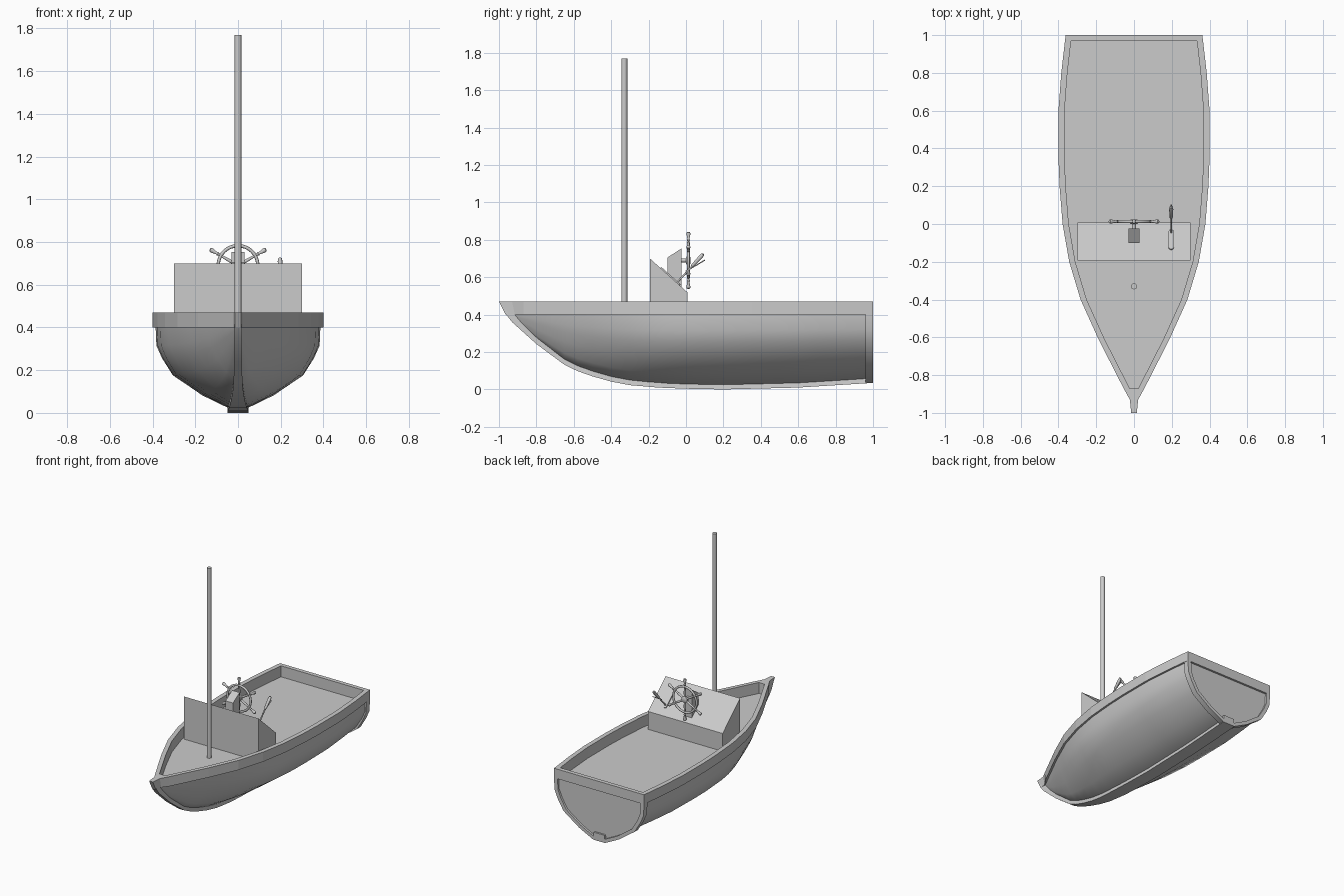
import bpy, bmesh, math
from mathutils import Vector

if "Cube" in bpy.data.objects:
    bpy.data.objects.remove(bpy.data.objects["Cube"])


def interp(table, y):
    if y <= table[0][0]:
        return table[0][1]
    for (a, u), (b, v) in zip(table, table[1:]):
        if y <= b:
            return u + (v - u) * (y - a) / (b - a)
    return table[-1][1]


def finish(name, verts, faces, angle=None):
    me = bpy.data.meshes.new(name)
    me.from_pydata(verts, [], faces)
    bm = bmesh.new()
    bm.from_mesh(me)
    bmesh.ops.remove_doubles(bm, verts=bm.verts, dist=1e-5)
    bmesh.ops.recalc_face_normals(bm, faces=bm.faces)
    bm.to_mesh(me)
    bm.free()
    ob = bpy.data.objects.new(name, me)
    bpy.context.collection.objects.link(ob)
    if angle:
        bpy.ops.object.select_all(action='DESELECT')
        ob.select_set(True)
        bpy.context.view_layer.objects.active = ob
        bpy.ops.object.shade_smooth_by_angle(angle=math.radians(angle))
    return ob


def loft(name, rings, closed=True, caps=(True, True), angle=None):
    n = len(rings[0])
    verts = [p for r in rings for p in r]
    faces = []
    for i in range(len(rings) - 1):
        for j in range(n if closed else n - 1):
            k = (j + 1) % n
            faces.append((i * n + j, i * n + k, (i + 1) * n + k, (i + 1) * n + j))
    if caps[0]:
        faces.append(tuple(range(n)))
    if caps[1]:
        faces.append(tuple(range((len(rings) - 1) * n, len(rings) * n)))
    return finish(name, verts, faces, angle)


def turned(name, start, end, profile, sides=12, angle=40):
    """Round part along start-end; profile = (fraction, radius) pairs."""
    a, b = Vector(start), Vector(end)
    q = (b - a).to_track_quat('Z', 'Y')
    rings = [[a.lerp(b, t) + q @ Vector((r * math.cos(2 * math.pi * i / sides),
                                         r * math.sin(2 * math.pi * i / sides), 0))
              for i in range(sides)] for t, r in profile]
    return loft(name, rings, angle=angle)


def extrude_x(name, profile, x0, x1):
    return loft(name, [[(x, y, z) for y, z in profile] for x in (x0, x1)])


# Hull lines: half beam and keel height along y
BEAM = [(-1, .015), (-.93, .022), (-.87, .055), (-.61, .188), (-.4, .283), (-.2, .343),
        (0, .378), (.2, .394), (.35, .40), (.6, .40), (.8, .385), (1, .362)]
KEEL = [(-.965, .405), (-.93, .36), (-.8, .243), (-.65, .132), (-.58, .098), (-.5, .07),
        (-.4, .042), (-.3, .023), (-.15, .01), (0, .004), (.2, 0), (.6, .01), (1, .035)]
FULL = (.13, .44, .79, .92, .99, 1)
VEE = (.08, .32, .56, .74, .88, 1)
RISE = (0, .15, .39, .6, .76, 1)
TOP, BAND, DECK = .47, .40, .39


def section(y, inset, lift, yy=None):
    w = max(interp(BEAM, y) - inset, .008)
    k = min(interp(KEEL, y) + lift, BAND)
    t = min(max((y + .9) / .8, 0), 1)
    half = [(w * (v + (f - v) * t), k + (BAND + .006 - k) * z)
            for f, v, z in zip(FULL, VEE, RISE)]
    pts = [(-x, z) for x, z in reversed(half)] + half
    return [(x, y if yy is None else yy, z) for x, z in pts]


# Planked hull shell with recessed transom panel
ys = [-.92, -.87, -.8, -.72, -.65, -.58, -.5, -.4, -.3, -.2, -.1, 0, .1, .2, .35, .5, .6, .7, .8, .9, .985]
loft("hull", [section(y, .014, .025) for y in ys], closed=False, caps=(False, True), angle=40)

# U-shaped frame around the transom
outer = [section(1, 0, 0, y) for y in (.96, 1)]
inner = [section(1, .028, .025, y) for y in (1, .96)]
loft("stern_frame", outer + inner + outer[:1], closed=False, caps=(False, False), angle=30)

# Keel and stem strip
rings = []
for y, z in KEEL:
    h = interp([(-.7, .018), (-.2, .048), (1, .05)], y)
    t = min(z + .055, .46)
    rings.append([(-h, y, z), (h, y, z), (h * .85, y, t), (-h * .85, y, t)])
loft("keel", rings, angle=30)

# Gunwale band and sunken deck
side = [y for y, _ in BEAM]


def outline(fn):
    right = [fn(y) for y in side]
    return right + [(-x, y, z) for x, y, z in reversed(right)]


def rim(y, z, d):
    yc = min(max(y, -.87), 1 - d)
    return (interp(BEAM, yc) - d * 1.08, yc, z)


rake = lambda y: y + (.035 if y < -.95 else .015 if y < -.9 else 0)
loft("gunwale_deck", [
    outline(lambda y: rim(y, BAND, .024)),
    outline(lambda y: (interp(BEAM, y), rake(y), BAND)),
    outline(lambda y: (interp(BEAM, y), y, TOP)),
    outline(lambda y: rim(y, TOP, .03)),
    outline(lambda y: rim(y, DECK, .03))], caps=(False, True))

# Mast
turned("mast", (0, -.33, DECK), (0, -.33, 1.77), [(0, .016), (1, .016)], 16)

# Console wedge and wheel stand
extrude_x("console", [(-.193, DECK), (.007, DECK), (.007, .52), (-.193, .70)], -.30, .30)
extrude_x("wheel_stand", [(-.1, .60), (-.025, .53), (-.025, .753), (-.1, .705)], -.03, .03)

# Steering wheel: axle, hub, rim and six turned spokes
WY, WZ = .013, .69
turned("wheel_axle", (0, -.03, WZ), (0, WY, WZ), [(0, .011), (1, .011)])
turned("wheel_hub", (0, WY - .012, WZ), (0, WY + .012, WZ),
       [(0, .018), (.2, .023), (.8, .023), (1, .015)])
bpy.ops.mesh.primitive_torus_add(major_segments=32, minor_segments=8, major_radius=.093,
                                 minor_radius=.008, location=(0, WY, WZ),
                                 rotation=(math.pi / 2, 0, 0))
bpy.context.object.name = "wheel_rim"
bpy.ops.object.shade_smooth_by_angle(angle=math.radians(60))
for i in range(6):
    a = math.radians(30 + 60 * i)
    tip = (.152 * math.cos(a), WY, WZ + .152 * math.sin(a))
    turned(f"wheel_spoke_{i + 1}", (0, WY, WZ), tip,
           [(0, .006), (.35, .008), (.55, .006), (.68, .006), (.72, .009), (.76, .006),
            (.92, .011), (.98, .010), (1, .005)], 10)

# Throttle: rounded plate on the slope, lever, grip and release
LX = .197
along = Vector((0, .2, -.18)).normalized()
normal = Vector((0, .18, .2)).normalized()
mid = Vector((LX, -.085, .603))
plate = []
for s in (1, -1):
    for i in range(7):
        a = math.pi * i / 6
        plate.append(mid + Vector((.014 * math.cos(a) * s, 0, 0))
                     + along * s * (.056 + .014 * math.sin(a)))
loft("throttle_plate", [[p + normal * h for p in plate] for h in (-.004, .007)])
turned("throttle_lever", (LX, -.045, .575), (LX, .093, .725),
       [(0, .005), (.55, .005), (.58, .009), (.9, .011), (.98, .009), (1, .004)], 10)
turned("throttle_release", (LX, .0, .632), (LX, .102, .692), [(0, .003), (1, .003)], 8)
